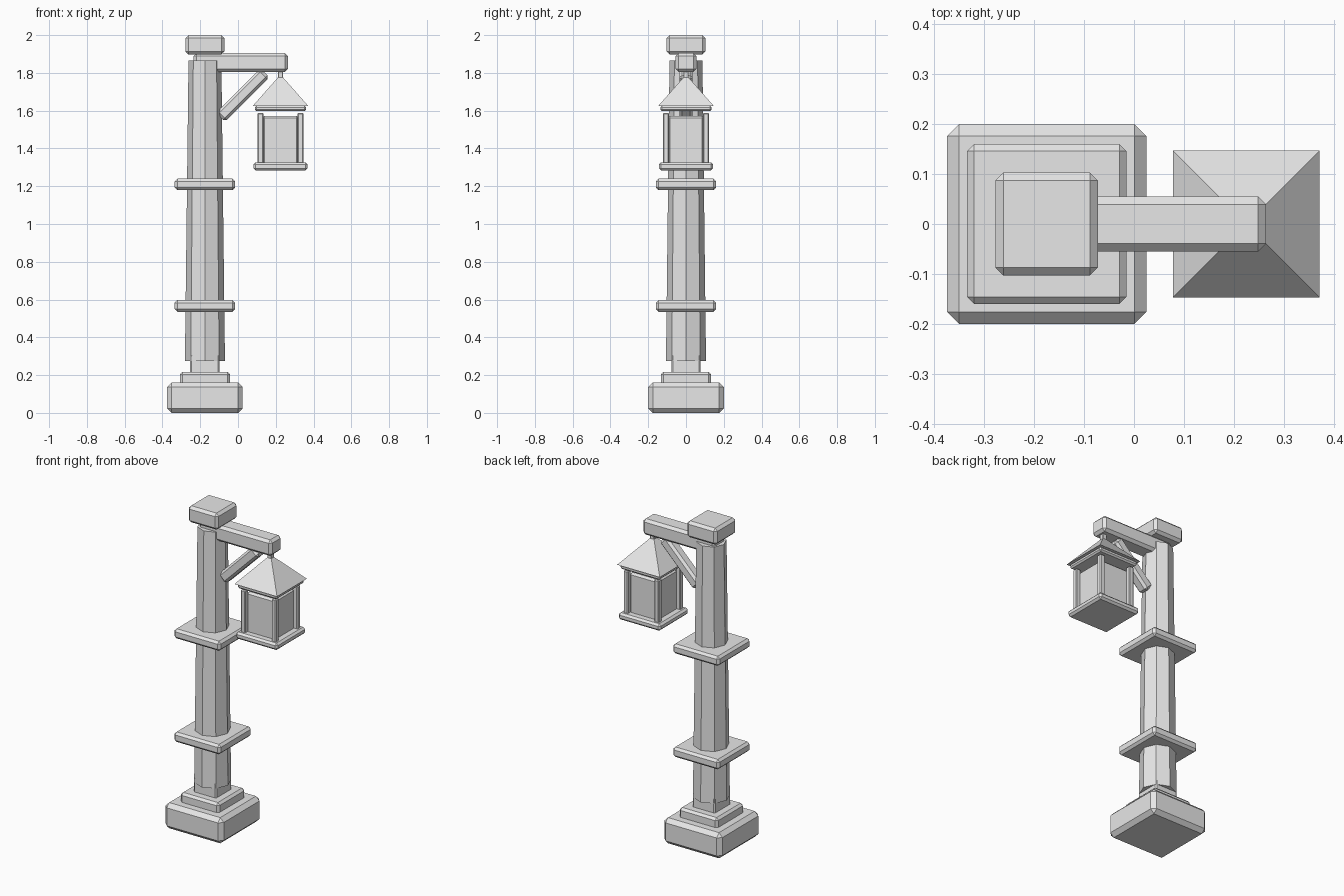
import bpy
from math import radians
from mathutils import Vector

cube = bpy.data.objects.get("Cube")
if cube:
    bpy.data.objects.remove(cube, do_unlink=True)

GREY = (0.8, 0.8, 0.8, 1)
grey = bpy.data.materials.new("plain_grey")
grey.use_nodes = True
grey.diffuse_color = GREY
grey.node_tree.nodes["Principled BSDF"].inputs["Base Color"].default_value = GREY

POST_X = -0.175
LAMP_X = 0.225


def finish(name, bevel=0):
    """Name the active object, colour it and chamfer its edges."""
    ob = bpy.context.object
    ob.name = name
    ob.data.materials.append(grey)
    bpy.ops.object.transform_apply(location=False, rotation=False, scale=True)
    if bevel:
        mod = ob.modifiers.new("chamfer", "BEVEL")
        mod.width = bevel
        mod.segments = 1
    return ob


def box(name, centre, size, bevel=0, tilt=0):
    bpy.ops.mesh.primitive_cube_add(size=1, location=centre, rotation=(0, tilt, 0))
    bpy.context.object.scale = size
    return finish(name, bevel)


def slab(name, x, half, z0, z1, bevel, y=0):
    """Square block given by its half width and its height range."""
    return box(name, (x, y, (z0 + z1) / 2), (2 * half, 2 * half, z1 - z0), bevel)


def cone(name, sides, x, r0, r1, z0, z1, turn=0):
    bpy.ops.mesh.primitive_cone_add(vertices=sides, radius1=r0, radius2=r1, depth=z1 - z0,
                                    location=(x, 0, (z0 + z1) / 2), rotation=(0, 0, turn))
    return finish(name)


# Stepped foot and neck
slab("base", POST_X, 0.2, 0, 0.16, 0.024)
slab("base_step", POST_X, 0.133, 0.14, 0.217, 0.014)
slab("neck", POST_X, 0.078, 0.18, 0.31, 0.008)

# Tapered eight-sided post with two collars and a cap
cone("post", 8, POST_X, 0.106, 0.087, 0.275, 1.865)
slab("lower_collar", POST_X, 0.16, 0.535, 0.597, 0.014)
slab("upper_collar", POST_X, 0.16, 1.18, 1.24, 0.014)
slab("cap", POST_X, 0.103, 1.897, 2.0, 0.016)

# Arm and diagonal brace
box("arm", (0.015, 0, 1.855), (0.5, 0.11, 0.1), 0.016)
start, end = Vector((-0.094, 0, 1.566)), Vector((0.143, 0, 1.8))
box("brace", (start + end) / 2, ((end - start).length, 0.07, 0.068), 0.014, radians(-45))

# Hanging lantern
slab("hanger", LAMP_X, 0.014, 1.765, 1.82, 0.003)
cone("lantern_roof", 4, LAMP_X, 0.147 * 2 ** 0.5, 0.02, 1.625, 1.775, radians(45))
slab("lantern_top_plate", LAMP_X, 0.136, 1.597, 1.627, 0.009)
slab("lantern_glass", LAMP_X, 0.098, 1.31, 1.572, 0.012)
slab("lantern_base", LAMP_X, 0.144, 1.283, 1.326, 0.012)
for side, sx in (("left", 1), ("right", -1)):
    for end_name, sy in (("front", -1), ("back", 1)):
        slab(f"lantern_post_{end_name}_{side}", LAMP_X + sx * 0.106, 0.016,
             1.315, 1.588, 0.005, sy * 0.106)
